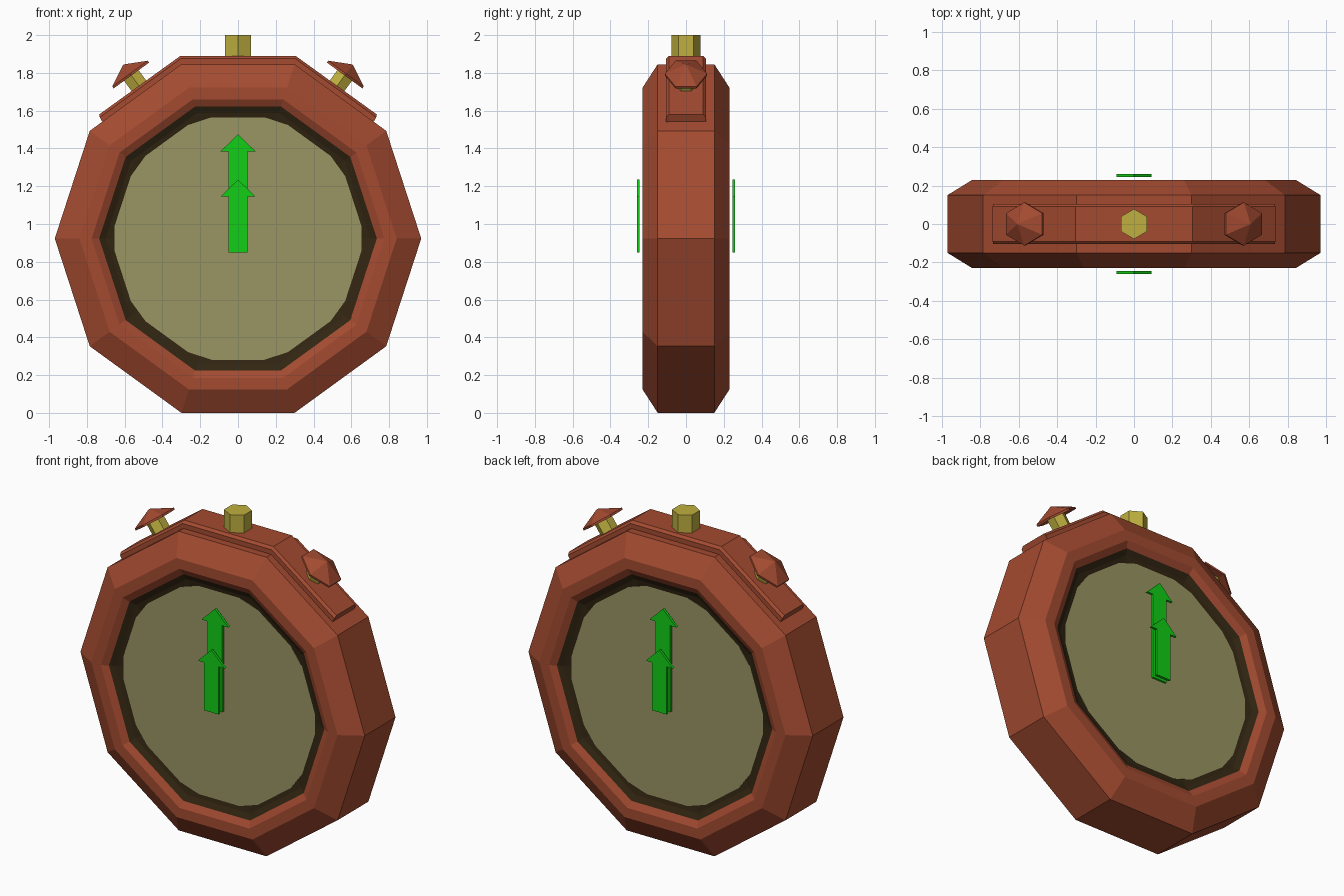
import bpy, bmesh, math
from mathutils import Matrix, Vector

if "Cube" in bpy.data.objects:
    bpy.data.objects.remove(bpy.data.objects["Cube"])

CZ = 0.923          # height of the case centre
STEP = math.pi / 5  # ten-sided case


def material(name, rgb):
    m = bpy.data.materials.new(name)
    m.diffuse_color = (*rgb, 1)
    m.use_nodes = True
    m.node_tree.nodes["Principled BSDF"].inputs["Base Color"].default_value = m.diffuse_color
    return m


RED = material("rust red", (0.37, 0.07, 0.03))
BRASS = material("brass", (0.52, 0.43, 0.05))
DARK = material("dark brown", (0.032, 0.019, 0.006))
CREAM = material("dial khaki", (0.32, 0.30, 0.125))
GREEN = material("hand green", (0.006, 0.62, 0.008))


def finish(name, bm, mat):
    bmesh.ops.recalc_face_normals(bm, faces=bm.faces)
    me = bpy.data.meshes.new(name)
    bm.to_mesh(me)
    bm.free()
    me.materials.append(mat)
    ob = bpy.data.objects.new(name, me)
    bpy.context.collection.objects.link(ob)
    return ob


def loft(name, rings, mat, caps=True, closed=False):
    bm = bmesh.new()
    loops = [[bm.verts.new(p) for p in r] for r in rings]
    n = len(loops[0])
    pairs = list(zip(loops, loops[1:])) + ([(loops[-1], loops[0])] if closed else [])
    for a, b in pairs:
        for i in range(n):
            bm.faces.new((a[i], a[(i + 1) % n], b[(i + 1) % n], b[i]))
    if caps:
        bm.faces.new(loops[0])
        bm.faces.new(loops[-1])
    return finish(name, bm, mat)


def decagon(r, y):
    return [(r * math.cos(STEP * i), y, CZ + r * math.sin(STEP * i)) for i in range(10)]


def dial_ring(r, y):
    # decagon with clipped corners
    angles = [STEP * i + d for i in range(10) for d in (-0.14, 0.14)]
    return [(r * math.cos(a), y, CZ + r * math.sin(a)) for a in angles]


# Case: chamfered ten-sided ring
half = [(0.70, 0.185), (0.73, 0.205), (0.775, 0.23), (0.84, 0.23), (0.97, 0.15)]
profile = [(r, -y) for r, y in half] + [(r, y) for r, y in reversed(half)]
loft("case", [decagon(r, y) for r, y in profile], RED, caps=False, closed=True)

# Dials, dark bezels and hands on both faces
arrow = [(-0.05, 0), (0.05, 0), (0.05, -1), (0.092, -1), (0, -2), (-0.092, -1), (-0.05, -1)]


def hand(name, tip, y0, y1):
    heights = {0: 0.85, -1: tip - 0.09, -2: tip}
    loft(name, [[(x, y, heights[k]) for x, k in arrow] for y in (y0, y1)], GREEN)


for side, s in (("front", -1), ("back", 1)):
    loft(side + "_bezel", [decagon(0.735, s * 0.208), decagon(0.70, s * 0.19),
                           decagon(0.64, s * 0.178)], DARK, caps=False)
    loft(side + "_dial", [dial_ring(0.66, s * 0.15), dial_ring(0.66, s * 0.185)], CREAM)
    hand(side + "_long_hand", 1.475, s * 0.21, s * 0.225)
    hand(side + "_short_hand", 1.235, s * 0.245, s * 0.26)

# Raised band over the three top faces
outer = [(-0.735, 1.58), (-0.305, 1.89), (0.305, 1.89), (0.735, 1.58)]
inner = [(0.715, 1.535), (0.29, 1.82), (-0.29, 1.82), (-0.715, 1.535)]
section = outer + inner


def band_ring(y, drop):
    return [(x * (1 - drop * 0.3), y, z - drop) for x, z in outer] + [(x, y, z) for x, z in inner]


loft("top_band", [band_ring(-0.105, 0.015), band_ring(-0.09, 0), band_ring(0.09, 0),
                  band_ring(0.105, 0.015)], RED)


# Crown and side buttons, as six-sided turned parts along an axis
def turned(name, base, axis, tangent, profile, mat, stretch=1.0):
    y = Vector((0, 1, 0))
    rings = []
    for r, h in profile:
        rings.append([base + axis * h
                      + tangent * (r * stretch * math.sin(math.pi / 3 * i))
                      + y * (r * math.cos(math.pi / 3 * i)) for i in range(6)])
    return loft(name, rings, mat)


turned("crown", Vector((0, 0, 1.82)), Vector((0, 0, 1)), Vector((1, 0, 0)),
       [(0.078, 0), (0.078, 0.18)], BRASS)

for side, s in (("left", -1), ("right", 1)):
    axis = Vector((s * 0.588, 0, 0.809))
    tangent = Vector((s * 0.809, 0, -0.588))
    base = Vector((0, 0, CZ)) - tangent * 0.051
    turned(side + "_button_stem", base, axis, tangent,
           [(0.055, 0.90), (0.055, 1.05)], BRASS)
    turned(side + "_button_cap", base, axis, tangent,
           [(0.04, 1.045), (0.112, 1.03), (0.112, 1.042), (0.004, 1.1)], RED, 1.2)
